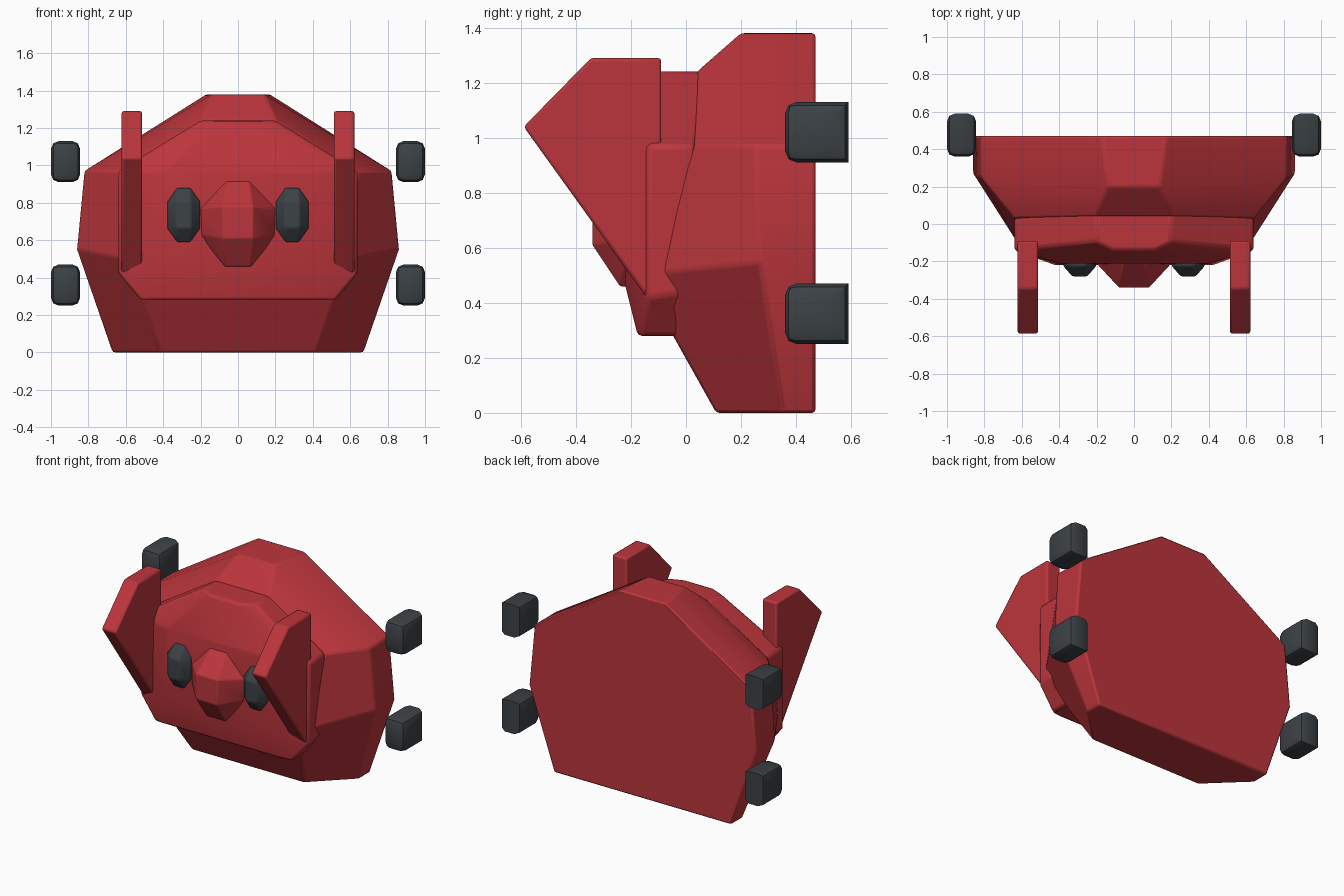
import bpy, bmesh, math

cube = bpy.data.objects.get("Cube")
if cube:
    bpy.data.objects.remove(cube)


def material(name, colour):
    m = bpy.data.materials.new(name)
    m.use_nodes = True
    m.diffuse_color = colour
    bsdf = m.node_tree.nodes["Principled BSDF"]
    bsdf.inputs["Base Color"].default_value = colour
    bsdf.inputs["Roughness"].default_value = 0.6
    return m


RED = material("red", (0.50, 0.036, 0.045, 1))
GREY = material("dark grey", (0.045, 0.054, 0.061, 1))


def finish(bm, name, mat, bevel=0.0, angle=30):
    bmesh.ops.recalc_face_normals(bm, faces=bm.faces)
    mesh = bpy.data.meshes.new(name)
    bm.to_mesh(mesh)
    bm.free()
    mesh.materials.append(mat)
    ob = bpy.data.objects.new(name, mesh)
    bpy.context.collection.objects.link(ob)
    bpy.ops.object.select_all(action='DESELECT')
    ob.select_set(True)
    bpy.context.view_layer.objects.active = ob
    bpy.ops.object.shade_smooth_by_angle(angle=math.radians(angle))
    if bevel:
        mod = ob.modifiers.new("soft_edges", 'BEVEL')
        mod.width, mod.segments = bevel, 2
        mod.limit_method, mod.angle_limit = 'ANGLE', math.radians(25)
    return ob


def loft(name, rings, bevel):
    """Skin mirrored half rings, each listed from bottom to top, back ring first."""
    bm = bmesh.new()
    n = len(rings[0])
    loops = []
    for half in rings:
        left = [bm.verts.new(p) for p in half]
        right = [bm.verts.new((-x, y, z)) for x, y, z in half]
        loops.append(left + right[::-1])
    for a, b in zip(loops, loops[1:]):
        for i in range(2 * n):
            j = (i + 1) % (2 * n)
            bm.faces.new((a[i], a[j], b[j], b[i]))
    for cap in (loops[0], loops[-1]):
        for i in range(n - 1):
            bm.faces.new((cap[i], cap[i + 1], cap[-2 - i], cap[-1 - i]))
    return finish(bm, name, RED, bevel)


def hull(name, points, mat, bevel):
    bm = bmesh.new()
    for p in points:
        bm.verts.new(p)
    bmesh.ops.convex_hull(bm, input=bm.verts)
    bmesh.ops.dissolve_limit(bm, angle_limit=0.02, verts=bm.verts, edges=bm.edges)
    return finish(bm, name, mat, bevel)


# Main shell with flat back
loft("body", [
    [(.67, .47, 0), (.86, .47, .55), (.82, .47, .97), (.17, .47, 1.38)],
    [(.67, .35, 0), (.86, .27, .55), (.82, .25, .97), (.14, .20, 1.38)],
    [(.42, .11, 0), (.58, -.17, .50), (.64, .03, .97), (.20, .04, 1.24)],
], 0.012)

# Raised face plate
loft("face_plate", [
    [(.52, .06, .28), (.63, .09, .45), (.64, .03, .97), (.20, .07, 1.24)],
    [(.52, -.16, .28), (.64, -.14, .42), (.64, -.14, .97), (.20, -.09, 1.24)],
    [(.44, -.175, .28), (.42, -.22, .46), (.40, -.21, .96), (.10, -.14, 1.235)],
], 0.015)

# Faceted nose
nose = []
for s in (-1, 1):
    nose += [(s * x, y, z) for x, y, z in (
        (.06, -.20, .925), (.21, -.20, .77), (.21, -.20, .63), (.07, -.19, .46),
        (.07, -.24, .46), (.08, -.34, .78), (.08, -.34, .61))]
hull("nose", nose, RED, 0.006)

for s, side in ((1, "left"), (-1, "right")):
    # Eyes
    eye = []
    for y, w, h, tip in ((-.18, .088, .07, .145), (-.225, .088, .07, .145),
                         (-.28, .04, .055, .07)):
        for a in (-1, 1):
            for b in (-1, 1):
                eye += [(s * .29 + a * w, y, .735 + b * h),
                        (s * .29 + a * .035, y, .735 + b * tip)]
    hull(side + "_eye", eye, GREY, 0.008)

    # Upright fins
    profile = ((-.09, 1.29), (-.345, 1.29), (-.59, 1.04), (-.13, .40), (-.09, .39))
    hull(side + "_fin", [(s * x, y, z) for x in (.513, .622) for y, z in profile],
         RED, 0.012)

    # Chamfered blocks at the corners
    for z, level in ((.36, "lower"), (1.02, "upper")):
        bm = bmesh.new()
        bmesh.ops.create_cube(bm, size=1)
        for v in bm.verts:
            v.co = (s * .922 + v.co.x * .156, .475 + v.co.y * .23, z + v.co.z * .22)
        # Rear horizontal edges stay crisp
        edges = [e for e in bm.edges
                 if not (all(v.co.y > .5 for v in e.verts)
                         and abs(e.verts[0].co.x - e.verts[1].co.x) > .1)]
        bmesh.ops.bevel(bm, geom=edges, offset=.042, segments=2, profile=.5,
                        affect='EDGES')
        finish(bm, f"{side}_{level}_block", GREY)
